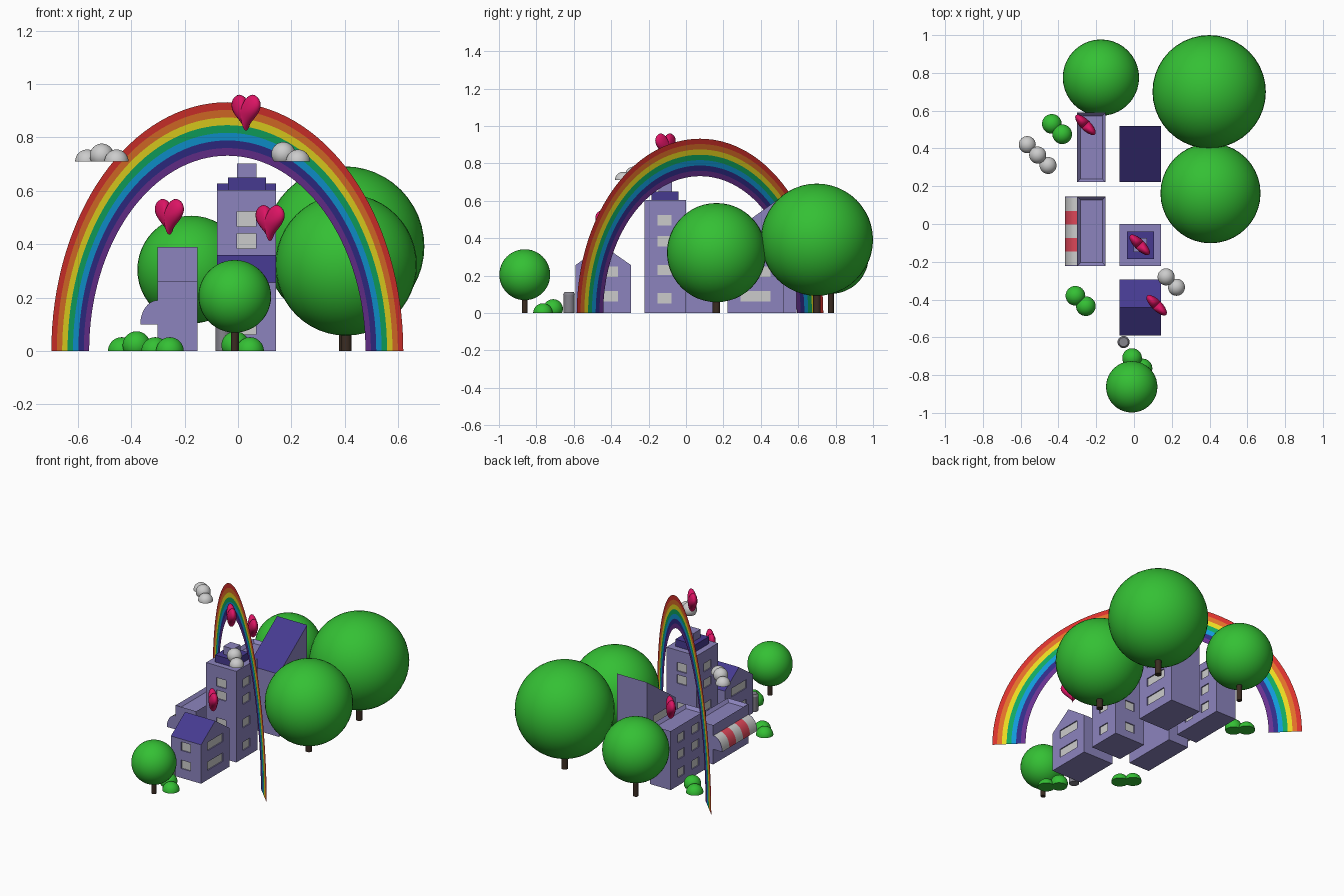
import bpy, bmesh, math
from mathutils import Vector, Matrix

if "Cube" in bpy.data.objects:
    bpy.data.objects.remove(bpy.data.objects["Cube"])


def mat(name, hexcol):
    ch = [int(hexcol[i:i + 2], 16) / 255 for i in (0, 2, 4)]
    m = bpy.data.materials.new(name)
    m.diffuse_color = [c / 12.92 if c < 0.04 else ((c + 0.055) / 1.055) ** 2.4 for c in ch] + [1]
    m.use_nodes = True
    m.node_tree.nodes["Principled BSDF"].inputs["Base Color"].default_value = m.diffuse_color
    return m


WALL, ROOF = mat("wall", "8C84BE"), mat("roof", "463A90")
LEAF, BARK = mat("leaf", "34C034"), mat("bark", "3A2C22")
PINK, RED = mat("heart", "DC1464"), mat("awning_red", "DC4658")
BIN = mat("bin", "85838C")


def finish(name, bm, *mats, smooth=None, recalc=True):
    if recalc:
        bmesh.ops.recalc_face_normals(bm, faces=bm.faces[:])
    me = bpy.data.meshes.new(name)
    bm.to_mesh(me)
    bm.free()
    ob = bpy.data.objects.new(name, me)
    bpy.context.collection.objects.link(ob)
    for m in mats:
        if m:
            me.materials.append(m)
    bpy.ops.object.select_all(action='DESELECT')
    ob.select_set(True)
    bpy.context.view_layer.objects.active = ob
    if smooth:
        bpy.ops.object.shade_smooth_by_angle(angle=math.radians(smooth))
    return ob


def boxes(name, spans, *mats):
    bm = bmesh.new()
    for x0, x1, y0, y1, z0, z1 in spans:
        M = Matrix.Translation(((x0 + x1) / 2, (y0 + y1) / 2, (z0 + z1) / 2))
        bmesh.ops.create_cube(bm, size=1, matrix=M @ Matrix.Diagonal((x1 - x0, y1 - y0, z1 - z0, 1)))
    return finish(name, bm, *mats)


def extrude(name, pts, axis, a, b, *mats, smooth=None):
    """Prism from a profile of (horizontal, z) points, swept along x or y from a to b."""
    bm = bmesh.new()
    at = (lambda p, t: (t, p[0], p[1])) if axis == 'x' else (lambda p, t: (p[0], t, p[1]))
    f = bm.faces.new([bm.verts.new(at(p, a)) for p in pts])
    ext = bmesh.ops.extrude_face_region(bm, geom=[f])['geom']
    off = Vector((b - a, 0, 0)) if axis == 'x' else Vector((0, b - a, 0))
    bmesh.ops.translate(bm, vec=off, verts=[v for v in ext if isinstance(v, bmesh.types.BMVert)])
    bmesh.ops.recalc_face_normals(bm, faces=bm.faces[:])
    if len(mats) > 1:
        for f in bm.faces:
            f.material_index = int(f.normal.z > 0.1)
    return finish(name, bm, *mats, smooth=smooth)


def windows(ob, wins):
    """Cut recesses and set a pane in each; win = (axis, side, plane, centre, z, width)."""
    cuts, panes = [], []
    for axis, s, plane, c, z, w in wins:
        def span(d0, d1, c=c, z=z, w=w, axis=axis, s=s, plane=plane):
            d = sorted((plane + s * d0, plane + s * d1))
            l = [c - w / 2, c + w / 2]
            return (d + l if axis == 'x' else l + d) + [z - 0.028, z + 0.028]
        cuts.append(span(-0.01, 0.02))
        panes.append(span(-0.014, -0.007))
    cutter = boxes(ob.name + "_cutter", cuts)
    cutter.hide_render = True
    mod = ob.modifiers.new("windows", 'BOOLEAN')
    mod.operation, mod.solver, mod.object = 'DIFFERENCE', 'EXACT', cutter
    bpy.context.view_layer.objects.active = ob
    bpy.ops.object.modifier_apply(modifier=mod.name)
    bpy.data.objects.remove(cutter)
    boxes(ob.name + "_window_panes", panes)


def ball(name, x, y, z, r, m=None, floor=None):
    bm = bmesh.new()
    bmesh.ops.create_uvsphere(bm, u_segments=40, v_segments=24, radius=r,
                              matrix=Matrix.Translation((x, y, z)))
    if floor is not None:
        # flat-bottomed dome
        bmesh.ops.bisect_plane(bm, geom=bm.verts[:] + bm.edges[:] + bm.faces[:], dist=1e-5,
                               plane_co=(0, 0, floor), plane_no=(0, 0, 1), clear_inner=True)
        bmesh.ops.holes_fill(bm, edges=[e for e in bm.edges if e.is_boundary])
    return finish(name, bm, m, smooth=40)


def cylinder(name, x, y, r, z0, z1, m, r2=None):
    bm = bmesh.new()
    bmesh.ops.create_cone(bm, cap_ends=True, segments=24, radius1=r, radius2=r2 or r, depth=z1 - z0,
                          matrix=Matrix.Translation((x, y, (z0 + z1) / 2)))
    return finish(name, bm, m, smooth=40)


X0, X1 = -0.078, 0.143

# gabled house
house = extrude("gabled_house", [(-.59, 0), (-.295, 0), (-.295, .257), (-.4425, .36), (-.59, .257)],
                'x', X0, X1, WALL, ROOF)
windows(house, [('x', s, p, -.4425, z, .16) for s, p in ((1, X1), (-1, X0)) for z in (.09, .22)]
        + [('y', -1, -.59, .032, z, .07) for z in (.09, .21)])

# stepped tower
tower = boxes("tower", [(X0, X1, -.222, 0, 0, .603)], WALL)
rows = (.08, .23, .385, .495)
windows(tower, [('x', s, p, -.115, z, .075) for s, p in ((1, X1), (-1, X0)) for z in rows]
        + [('y', s, p, .032, z, .07) for s, p in ((-1, -.222), (1, 0)) for z in (.08, .23, .413, .495)])
boxes("tower_dark_step", [(-.038, .105, -.185, -.04, .603, .65)], ROOF)
boxes("tower_cap", [(-.003, .07, -.148, -.075, .65, .703)], WALL)

# building with a single sloped roof
slope = extrude("slope_roof_building", [(.222, 0), (.52, 0), (.52, .627), (.222, .415)],
                'x', X0, X1, WALL, ROOF)
windows(slope, [('x', s, p, .371, z, .16) for s, p in ((1, X1), (-1, X0)) for z in (.09, .22, .35)])

# flat-roofed buildings with parapets
for name, y0, y1, h in (("tall_flat_building", .222, .59, .39), ("shop_building", -.222, .145, .26)):
    bm = bmesh.new()
    bmesh.ops.create_cube(bm, size=1, matrix=Matrix.Translation((-.226, (y0 + y1) / 2, h / 2))
                          @ Matrix.Diagonal((.15, y1 - y0, h, 1)))
    bm.normal_update()
    top = [f for f in bm.faces if f.normal.z > .9]
    bmesh.ops.inset_region(bm, faces=top, thickness=.024)
    bmesh.ops.translate(bm, vec=(0, 0, -.02), verts=top[0].verts[:])
    ob = finish(name, bm, WALL)
    if h > .3:
        windows(ob, [('x', s, p, y, z, .07) for s, p in ((-1, -.301), (1, -.151))
                     for y in (.33, .48) for z in (.08, .2, .31)])

# striped awning with end caps
quarter = [(-.301, .10)] + [(-.301 - .065 * math.cos(a), .10 + .09 * math.sin(a))
                            for a in [i * math.pi / 20 for i in range(11)]]
for i in range(5):
    y = .141 - i * .0718
    extrude(f"awning_stripe_{i + 1}", quarter, 'y', y - .0718, y, RED if i % 2 else None, smooth=30)
for y in (.141, -.222):
    extrude("awning_end", quarter, 'y', y, y + .004, WALL)

# trees
for i, (x, y, z, r, t) in enumerate([(.398, .70, .392, .30, .02), (.405, .163, .323, .265, .02),
                                     (-.175, .775, .305, .202, .016), (-.012, -.862, .205, .136, .015)]):
    ball(f"tree_crown_{i + 1}", x, y, z, r, LEAF)
    cylinder(f"tree_trunk_{i + 1}", x, y, t, 0, z, BARK)

# bushes: each is a pair of domes
for x, y, z in ((-.38, .475, .022), (-.435, .53, 0), (-.31, -.38, 0), (-.255, -.435, 0),
                (-.01, -.71, .022), (.045, -.765, 0)):
    ball("bush", x, y, z, .052, LEAF, floor=0)

# clouds
for x, y, z in ((-.565, .42, .71), (-.51, .365, .732), (-.455, .31, .71),
                (.17, -.28, .738), (.225, -.335, .71)):
    ball("cloud", x, y, z, .045, floor=.71)

# litter bin
cylinder("litter_bin", -.055, -.625, .03, 0, .10, BIN)
cylinder("litter_bin_lid", -.055, -.625, .032, .10, .113, BIN, r2=.024)

# flat rainbow, standing on the diagonal
D = math.sqrt(.5)
bands = ("red D8322C", "orange E07028", "yellow E8D820", "green 10A860",
         "blue 1098D8", "indigo 302C88", "violet 683090")
for i, band in enumerate(bands):
    col, hexcol = band.split()
    bm = bmesh.new()
    prev = None
    for k in range(65):
        a = math.pi * k / 64
        pair = [bm.verts.new((-.04 + r * math.cos(a) * D, .075 - r * math.cos(a) * D, r * math.sin(a)))
                for r in (.932 - i * .0286, .932 - (i + 1) * .0286)]
        if prev:
            bm.faces.new((prev[0], prev[1], pair[1], pair[0]))
        prev = pair
    finish("rainbow_" + col, bm, mat("rainbow_" + col, hexcol))

# puffy hearts, facing along the same diagonal
for x, y, z in ((-.257, .525, .503), (.03, -.11, .893), (.12, -.43, .48)):
    bm = bmesh.new()
    n, layers = 48, 10
    rings = []
    for j in range(1, layers):
        ph = -math.pi / 2 + math.pi * j / layers
        s, d = math.cos(ph), .028 * math.sin(ph)
        ring = []
        for k in range(n):
            t = 2 * math.pi * k / n
            u = .072 * math.sin(t) ** 3 * s
            w = (13 * math.cos(t) - 5 * math.cos(2 * t) - 2 * math.cos(3 * t) - math.cos(4 * t) + 2.5) / 14.5 * .0675 * s
            ring.append(bm.verts.new((x + u * D + d * D, y - u * D + d * D, z + w)))
        rings.append(ring)
    for a, b in zip(rings, rings[1:]):
        for k in range(n):
            bm.faces.new((a[k], a[(k + 1) % n], b[(k + 1) % n], b[k]))
    for ring, d in ((rings[0], -.028), (rings[-1], .028)):
        tip = bm.verts.new((x + d * D, y + d * D, z))
        for k in range(n):
            bm.faces.new((ring[k], ring[(k + 1) % n], tip))
    finish("heart", bm, PINK, smooth=50)
